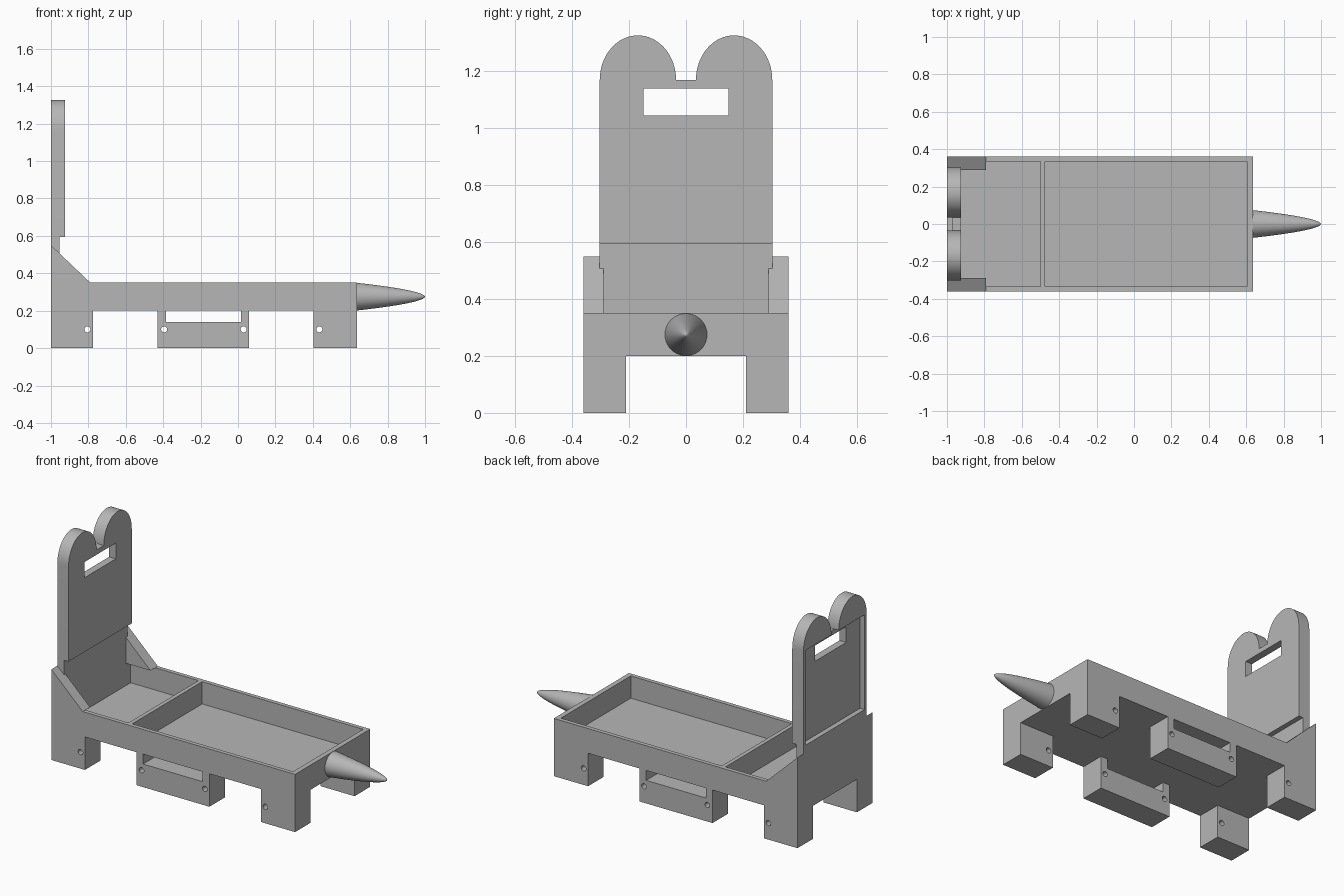
import bpy, bmesh, math
from mathutils import Matrix, Vector

cube = bpy.data.objects.get("Cube")
if cube:
    bpy.data.objects.remove(cube, do_unlink=True)

grey = bpy.data.materials.new("plain_grey")
grey.use_nodes = True
colour = (0.47, 0.47, 0.47, 1)
grey.diffuse_color = colour
grey.node_tree.nodes["Principled BSDF"].inputs["Base Color"].default_value = colour


def finish(name, bm):
    bmesh.ops.recalc_face_normals(bm, faces=bm.faces)
    mesh = bpy.data.meshes.new(name)
    bm.to_mesh(mesh)
    bm.free()
    mesh.materials.append(grey)
    obj = bpy.data.objects.new(name, mesh)
    bpy.context.collection.objects.link(obj)
    return obj


def box(name, x0, x1, y0, y1, z0, z1):
    bm = bmesh.new()
    bmesh.ops.create_cube(bm, size=1)
    bmesh.ops.scale(bm, vec=(x1 - x0, y1 - y0, z1 - z0), verts=bm.verts)
    bmesh.ops.translate(bm, vec=((x0 + x1) / 2, (y0 + y1) / 2, (z0 + z1) / 2), verts=bm.verts)
    return finish(name, bm)


def prism(name, points, axis, start, end):
    """Extrude an outline along x (points are y, z) or y (points are x, z)."""
    bm = bmesh.new()
    place = (lambda a, b: (start, a, b)) if axis == "x" else (lambda a, b: (a, start, b))
    face = bm.faces.new([bm.verts.new(place(a, b)) for a, b in points])
    new = bmesh.ops.extrude_face_region(bm, geom=[face])["geom"]
    step = Vector((end - start, 0, 0)) if axis == "x" else Vector((0, end - start, 0))
    bmesh.ops.translate(bm, vec=step, verts=[v for v in new if isinstance(v, bmesh.types.BMVert)])
    return finish(name, bm)


def pin(name, x, z, radius):
    bm = bmesh.new()
    bmesh.ops.create_cone(bm, cap_ends=True, segments=24, radius1=radius, radius2=radius, depth=1,
                          matrix=Matrix.Translation((x, 0, z)) @ Matrix.Rotation(math.pi / 2, 4, "X"))
    return finish(name, bm)


def cut(obj, cutters):
    """Subtract the cutters, bake the result and remove them."""
    for c in cutters:
        mod = obj.modifiers.new("cut", "BOOLEAN")
        mod.operation = "DIFFERENCE"
        mod.solver = "EXACT"
        mod.object = c
    bpy.context.view_layer.update()
    graph = bpy.context.evaluated_depsgraph_get()
    mesh = bpy.data.meshes.new_from_object(obj.evaluated_get(graph))
    obj.modifiers.clear()
    obj.data = mesh
    for c in cutters:
        bpy.data.objects.remove(c, do_unlink=True)


def smooth(obj):
    bpy.ops.object.select_all(action="DESELECT")
    obj.select_set(True)
    bpy.context.view_layer.objects.active = obj
    bpy.ops.object.shade_smooth_by_angle(angle=math.radians(30))


BACK, FRONT, SIDE = -1.0, 0.635, 0.36
UNDER, RIM, FLOOR = 0.2, 0.35, 0.215

# Tray with a large and a small compartment
tray = box("tray", BACK, FRONT, -SIDE, SIDE, UNDER, RIM)
cut(tray, [box("cutter", -0.475, 0.605, -0.335, 0.335, FLOOR, 0.5),
           box("cutter", -0.955, -0.5, -0.335, 0.335, FLOOR, 0.5)])

# Legs, the middle pair with a slot under the tray, all with pin holes
for side, sign in (("left", 1), ("right", -1)):
    y0, y1 = sorted((sign * 0.21, sign * SIDE))
    rear = box("rear_leg_" + side, BACK, -0.775, y0, y1, 0, UNDER)
    middle = box("middle_leg_" + side, -0.43, 0.06, y0, y1, 0, UNDER)
    fore = box("front_leg_" + side, 0.405, FRONT, y0, y1, 0, UNDER)
    cut(rear, [pin("cutter", -0.805, 0.1, 0.016)])
    cut(middle, [box("cutter", -0.385, 0.015, y0 - 0.1, y1 + 0.1, 0.14, 0.3),
                 pin("cutter", -0.395, 0.1, 0.016), pin("cutter", 0.03, 0.1, 0.016)])
    cut(fore, [pin("cutter", 0.435, 0.1, 0.016)])
    for leg in (rear, middle, fore):
        smooth(leg)

    # Sloping brace between tray rim and back panel
    prism("brace_" + side, [(BACK, RIM), (-0.79, RIM), (BACK, 0.55)], "y", sign * 0.29, sign * SIDE)

# Back panel: thin foot, thicker upper board with two rounded tops
HALF, SHOULDER = 0.303, 1.17
box("panel_foot", BACK, -0.955, -HALF, HALF, RIM, 0.595)


def arch(centre):
    steps = 32
    return [(centre + 0.134 * math.cos(math.pi * i / steps),
             SHOULDER + 0.156 * math.sin(math.pi * i / steps)) for i in range(steps + 1)]


outline = [(-HALF, 0.595), (HALF, 0.595)] + arch(0.169) + arch(-0.169)
panel = prism("back_panel", outline, "x", BACK, -0.925)
cut(panel, [box("cutter", -1.1, -0.97, -0.283, 0.283, 0.595, SHOULDER),
            box("cutter", -1.2, -0.8, -0.15, 0.15, 1.045, 1.14)])
smooth(panel)

# Pointed nose, a turned profile
bm = bmesh.new()
rings, length, radius = 20, 1 - FRONT, 0.074
profile = []
for i in range(rings + 1):
    t = 1 - (1 - i / rings) ** 1.6
    profile.append(bm.verts.new((FRONT + length * t, 0, 0.275 + radius * (1 - t) ** 0.55)))
edges = [bm.edges.new(pair) for pair in zip(profile, profile[1:])]
bmesh.ops.spin(bm, geom=profile + edges, cent=(0, 0, 0.275), axis=(1, 0, 0),
               angle=2 * math.pi, steps=40, use_merge=True)
bmesh.ops.remove_doubles(bm, verts=bm.verts, dist=0.0001)
smooth(finish("nose", bm))
